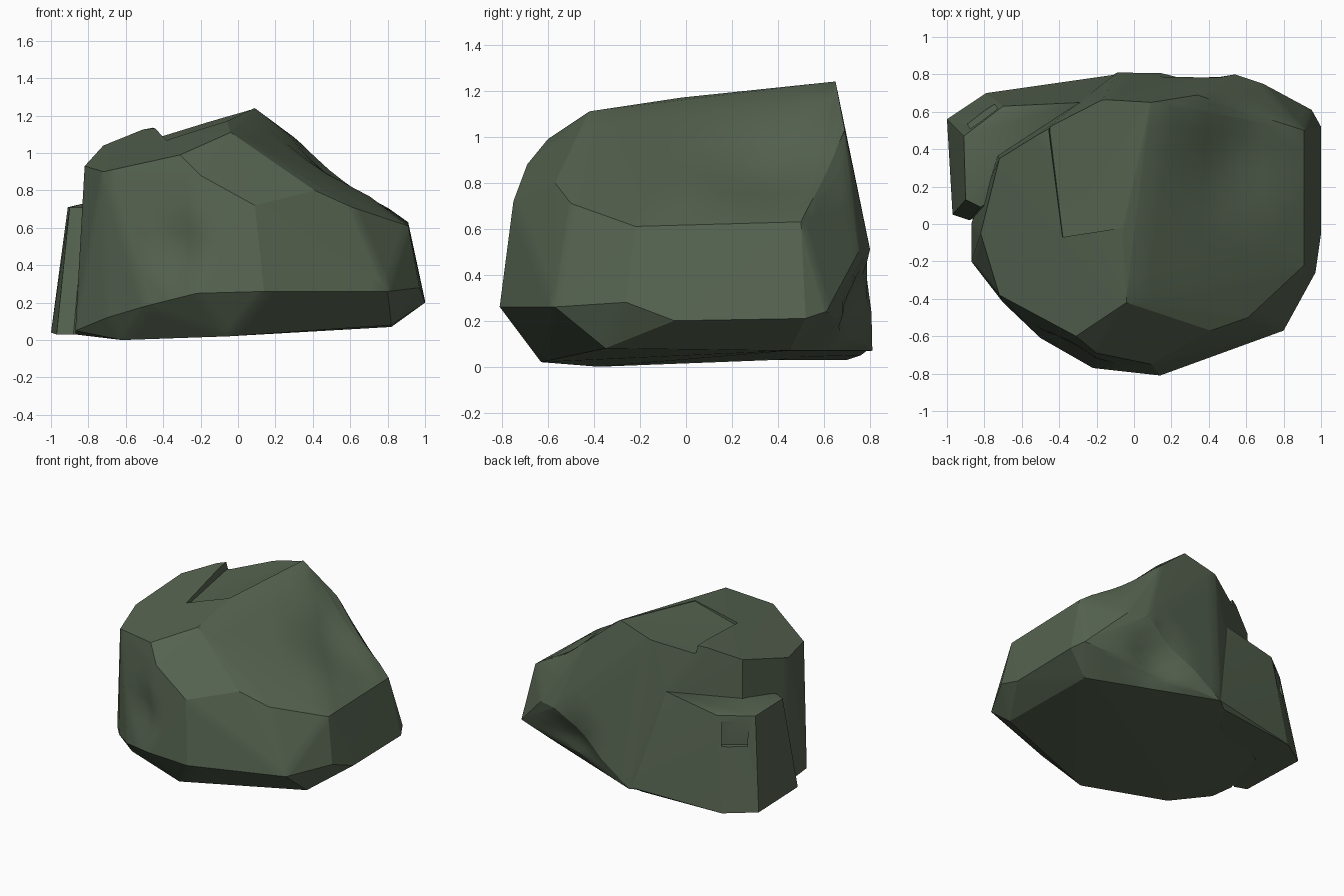
import bpy, bmesh, math
from mathutils import Vector

if "Cube" in bpy.data.objects:
    bpy.data.objects.remove(bpy.data.objects["Cube"])

stone = bpy.data.materials.new("mossy_grey_stone")
stone.diffuse_color = (0.092, 0.125, 0.080, 1)
stone.use_nodes = True
stone.node_tree.nodes["Principled BSDF"].inputs["Base Color"].default_value = stone.diffuse_color


def hull(name, pts, cuts=0, dents=()):
    """Convex faceted stone from corner points, with optional soft dents."""
    bm = bmesh.new()
    for p in pts:
        bm.verts.new(p)
    res = bmesh.ops.convex_hull(bm, input=bm.verts[:])
    loose = [v for v in bm.verts if not v.link_faces]
    bmesh.ops.delete(bm, geom=loose, context='VERTS')
    if cuts:
        bmesh.ops.subdivide_edges(bm, edges=bm.edges[:], cuts=cuts, use_grid_fill=True)
        bmesh.ops.triangulate(bm, faces=bm.faces[:])
    for centre, radius, push in dents:
        for v in bm.verts:
            d = (v.co - Vector(centre)).length / radius
            if d < 1:
                v.co += Vector(push) * (1 - d)
    bmesh.ops.recalc_face_normals(bm, faces=bm.faces[:])
    me = bpy.data.meshes.new(name)
    bm.to_mesh(me)
    bm.free()
    ob = bpy.data.objects.new(name, me)
    bpy.context.collection.objects.link(ob)
    me.materials.append(stone)
    return ob


def carve(ob, cutter):
    """Cut a sharp-edged chip and remove the helper."""
    mod = ob.modifiers.new("chip", 'BOOLEAN')
    mod.operation, mod.solver, mod.object = 'DIFFERENCE', 'EXACT', cutter
    cutter.hide_render = True
    select(ob)
    bpy.ops.object.modifier_apply(modifier=mod.name)
    bpy.data.objects.remove(cutter)


def select(ob):
    bpy.ops.object.select_all(action='DESELECT')
    ob.select_set(True)
    bpy.context.view_layer.objects.active = ob


# main boulder
boulder = hull("main_boulder", [
    # top rim
    (.09, .65, 1.24), (-.17, .66, 1.19), (-.51, .48, 1.125), (-.72, .35, 1.04),
    (-.82, -.05, .93), (-.72, -.38, .90), (-.31, -.60, .99), (-.04, -.42, 1.11),
    (-.06, -.02, 1.17),
    # shoulders
    (-.20, -.69, .88), (.09, -.75, .72), (.41, -.57, .80), (.61, -.50, .71),
    (.91, -.22, .61), (.91, .50, .63), (.49, .68, .87), (.34, .69, 1.03),
    # waist
    (.14, -.81, .26), (.80, -.57, .26), (.97, -.26, .28), (1.0, -.05, .20),
    (1.0, .52, .21), (.95, .61, .24), (.69, .75, .50), (.54, .80, .51),
    (-.22, -.77, .25), (-.50, -.61, .18), (-.70, -.42, .12), (-.87, -.20, .05),
    # base
    (-.09, .81, .07), (.82, .45, .07), (.82, -.35, .08), (-.05, -.63, .02),
    (-.62, -.38, .0), (-.87, .0, .03), (-.75, .40, .03), (-.28, .66, .75),
], cuts=7, dents=[
    ((.55, .35, .90), .38, (-.04, 0, -.06)),     # hollow in the right slope
    ((.42, .80, .25), .25, (0, -.09, .0)),       # hollow in the back
    ((-.33, -.72, .48), .22, (.02, .05, 0)),     # dent in the front
])

# sunken slab on the top
floor = [(-.45, .50, 1.08), (-.17, .70, 1.165), (.09, .66, 1.238),
         (-.06, -.02, 1.165), (-.38, -.07, 1.045), (-.44, .6, 1.085)]
carve(boulder, hull("slab_cutter", floor + [(x - .04, y, 1.5) for x, y, z in floor]))

# lower block leaning on the back left
block = hull("side_block", [
    (-1.0, .56, .04), (-.97, .05, .03), (-.88, .02, .03), (-.79, .70, .03),
    (-.17, .76, .05), (-.09, .80, .08), (-.90, .13, .71), (-.87, .09, .62),
    (-.82, .09, .71), (-.91, .47, .71), (-.70, .63, .72), (-.28, .65, .80),
    (-.70, .36, .76), (-.50, .2, .05), (-.2, .5, .7),
])
# chipped pocket near the block's outer corner
a, n = Vector((.83, .55, 0)), Vector((-.55, .83, 0))
c = Vector((-.80, .56, .60))
carve(block, hull("pocket_cutter", [
    c + a * i + n * j + Vector((0, 0, k))
    for i in (-.09, .09) for j in (0, .3) for k in (-.10, .08)]))

for ob in (boulder, block):
    select(ob)
    bpy.ops.object.shade_smooth_by_angle(angle=math.radians(24))
